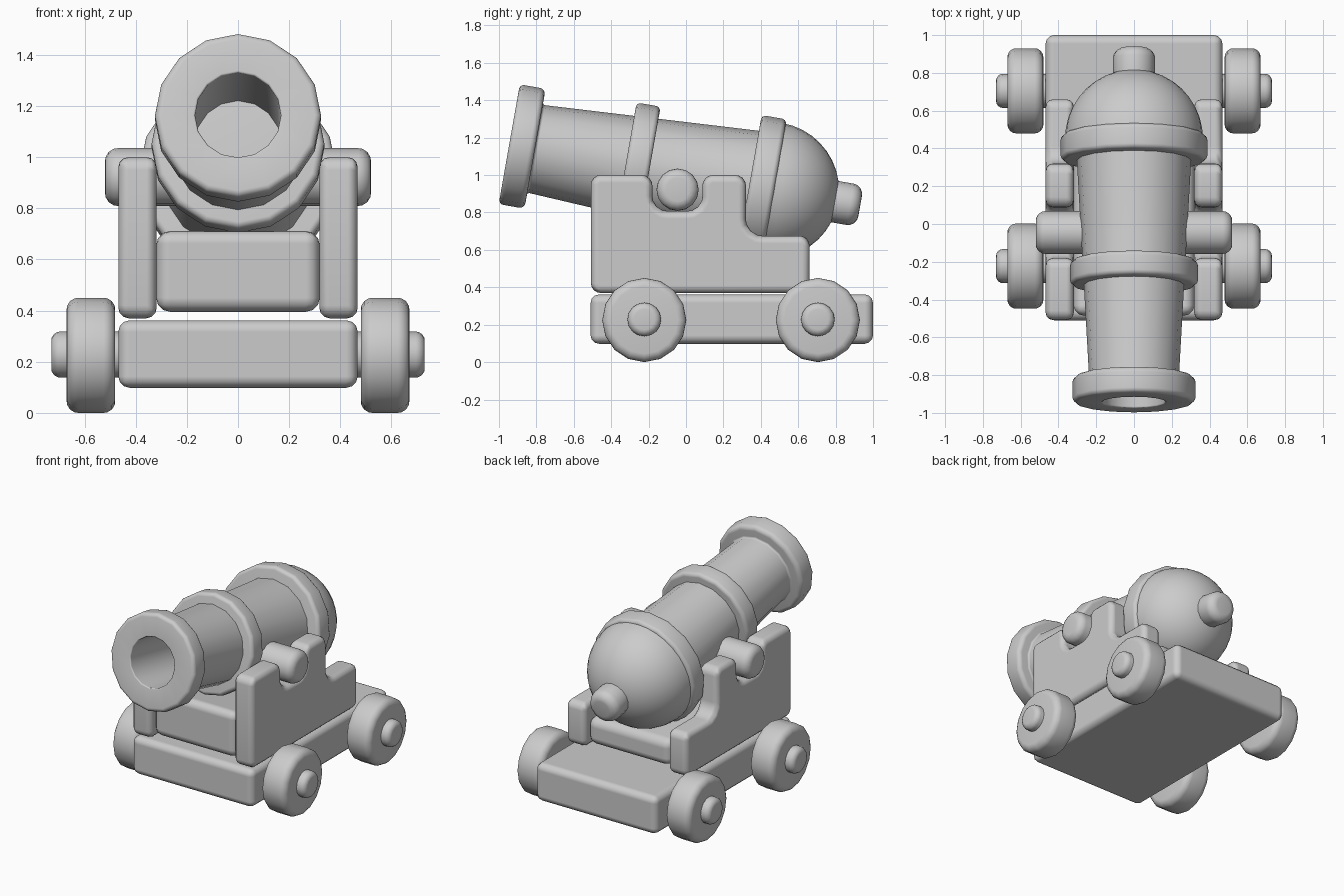
import bpy, bmesh, math
from mathutils import Vector

if "Cube" in bpy.data.objects:
    bpy.data.objects.remove(bpy.data.objects["Cube"])


def rounded(points, steps=4):
    """Round the corners of a (a, b, radius) profile."""
    out, n = [], len(points)
    for i, (a, b, r) in enumerate(points):
        p = Vector((a, b))
        if r == 0:
            out.append(p)
            continue
        u = (Vector(points[i - 1][:2]) - p).normalized()
        v = (Vector(points[(i + 1) % n][:2]) - p).normalized()
        half = u.angle(v) / 2
        centre = p + (u + v).normalized() * r / math.sin(half)
        start = p + u * r / math.tan(half) - centre
        end = p + v * r / math.tan(half) - centre
        for k in range(steps + 1):
            d = start.lerp(end, k / steps).normalized() * r
            out.append(centre + d)
    return out


def finish(name, bm, bevel=0):
    bmesh.ops.remove_doubles(bm, verts=bm.verts, dist=1e-5)
    bmesh.ops.recalc_face_normals(bm, faces=bm.faces)
    me = bpy.data.meshes.new(name)
    bm.to_mesh(me)
    bm.free()
    ob = bpy.data.objects.new(name, me)
    bpy.context.collection.objects.link(ob)
    me.polygons.foreach_set("use_smooth", [True] * len(me.polygons))
    if bevel:
        mod = ob.modifiers.new("bevel", 'BEVEL')
        mod.width, mod.segments = bevel, 3
        mod.limit_method, mod.angle_limit = 'ANGLE', math.radians(35)
        mod.harden_normals = True
    else:
        me.set_sharp_from_angle(angle=math.radians(35))
    return ob


def lathe(name, profile, loc, rot, sides=16):
    """Spin (distance, radius) points around local y."""
    bm = bmesh.new()
    rings = []
    for t, r in profile:
        rings.append([bm.verts.new((r * math.sin(2 * math.pi * k / sides), t,
                                    r * math.cos(2 * math.pi * k / sides)))
                      for k in range(sides)] if r > 1e-5 else [bm.verts.new((0, t, 0))])
    for a, b in zip(rings, rings[1:]):
        for k in range(sides):
            j = (k + 1) % sides
            if len(a) == 1:
                bm.faces.new((a[0], b[k], b[j]))
            elif len(b) == 1:
                bm.faces.new((a[k], a[j], b[0]))
            else:
                bm.faces.new((a[k], a[j], b[j], b[k]))
    ob = finish(name, bm)
    ob.location, ob.rotation_euler = loc, rot
    return ob


def slab(name, outline, x0, x1, bevel):
    """Extrude a (y, z) outline along x."""
    bm = bmesh.new()
    face = bm.faces.new([bm.verts.new((x0, y, z)) for y, z in outline])
    new = bmesh.ops.extrude_face_region(bm, geom=[face])["geom"]
    bmesh.ops.translate(bm, vec=(x1 - x0, 0, 0),
                        verts=[v for v in new if isinstance(v, bmesh.types.BMVert)])
    return finish(name, bm, bevel)


def drum(t0, t1, r, c):
    return rounded([(t0, 0, 0), (t0, r, c), (t1, r, c), (t1, 0, 0)])


# Barrel parts share a tilted axis starting at the muzzle
MUZZLE, TILT = (0, -0.945, 1.165), (math.radians(-10), 0, 0)
ACROSS = (0, 0, math.radians(-90))

tube = rounded([(0.71, 0, 0), (0.71, 0.168, 0), (0, 0.168, 0.008), (0, 0.325, 0.025),
                (0.14, 0.325, 0.03), (0.14, 0.238, 0.012), (1.40, 0.308, 0), (1.40, 0, 0)])
lathe("barrel", tube, MUZZLE, TILT)
lathe("front_ring", drum(0.632, 0.762, 0.338, 0.025), MUZZLE, TILT)
lathe("rear_ring", drum(1.302, 1.438, 0.388, 0.025), MUZZLE, TILT)
dome = [(1.42 + 0.365 * math.sin(a), 0.365 * math.cos(a))
        for a in [math.pi / 2 * k / 10 for k in range(10)]]
lathe("breech_dome", [(1.42, 0)] + dome + [(1.785, 0)], MUZZLE, TILT, 32)
lathe("breech_knob", drum(1.70, 1.905, 0.112, 0.055), MUZZLE, TILT)

# Pivot pins
lathe("pivot_pin", drum(-0.52, 0.52, 0.113, 0.05), (0, -0.045, 0.922), ACROSS)

# Stepped cheek plates
cheek = rounded([(-0.508, 0.37, 0.05), (0.66, 0.37, 0.05), (0.66, 0.675, 0.05),
                 (0.32, 0.675, 0.09), (0.32, 1.0, 0.055), (0.088, 1.0, 0.055),
                 (0.088, 0.808, 0.08), (-0.18, 0.808, 0.08), (-0.18, 1.0, 0.055),
                 (-0.508, 1.0, 0.05)])
for side, s in (("left", -1), ("right", 1)):
    slab(side + "_cheek", cheek, 0.318 * s, 0.468 * s, 0.04)

# Bed block between the cheeks, and the base plank
slab("bed_block", [(-0.485, 0.395), (0.635, 0.395), (0.635, 0.575), (-0.485, 0.718)],
     -0.32, 0.32, 0.055)
slab("base", [(-0.51, 0.098), (1.0, 0.098), (1.0, 0.362), (-0.51, 0.362)],
     -0.468, 0.468, 0.045)

# Wheels and axles
for end, y in (("front", -0.223), ("rear", 0.705)):
    lathe(end + "_axle", drum(-0.73, 0.73, 0.09, 0.035), (0, y, 0.228), ACROSS)
    for side, s in (("left", -1), ("right", 1)):
        lathe(f"{end}_{side}_wheel", drum(0.48 * s, 0.67 * s, 0.225, 0.045),
              (0, y, 0.225), ACROSS)
